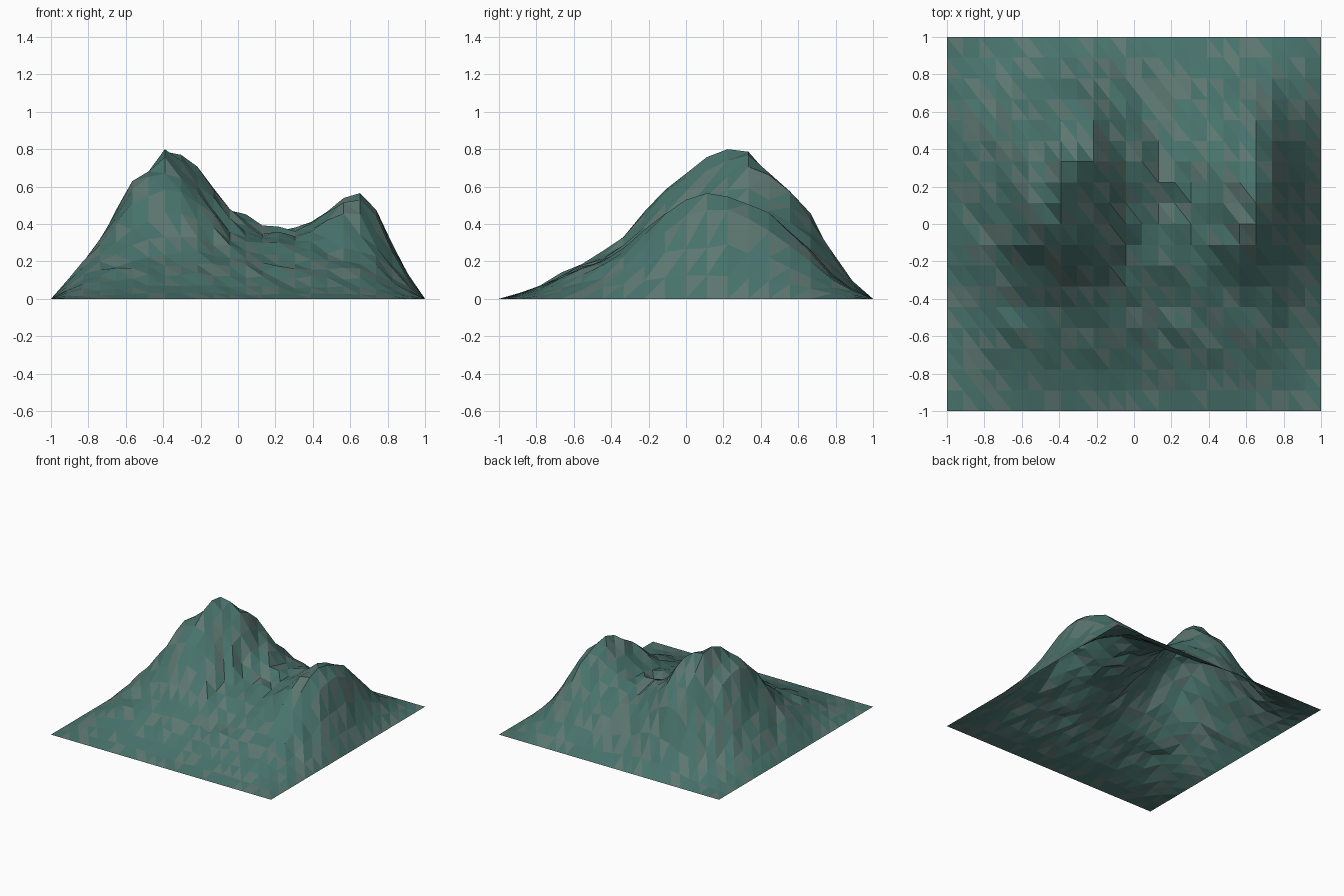
import bpy, bmesh, random

if "Cube" in bpy.data.objects:
    bpy.data.objects.remove(bpy.data.objects["Cube"])

random.seed(4)
NX, NY = 23, 18   # cells across and deep

# Crest height for each column, left to right
CREST = [0, .09, .20, .33, .48, .625, .715, .80, .77, .70, .59, .49,
         .44, .39, .385, .38, .42, .48, .545, .565, .47, .28, .12, 0]
# Relative height from front edge to back edge
SLOPE = [0, .04, .10, .18, .27, .34, .46, .60, .77, .875, .95, 1,
         .96, .85, .72, .52, .28, .10, 0]
# How far the ridge line bends to the back: (x, shift)
BEND = [(-1, -.08), (-.55, -.08), (-.39, 0), (-.25, .09), (0, .12),
        (.3, .06), (.58, -.06), (1, -.06)]


def sample(values, t):
    t = min(max(t, 0), 1) * (len(values) - 1)
    i = min(int(t), len(values) - 2)
    return values[i] + (values[i + 1] - values[i]) * (t - i)


def bend(x, y):
    fade = (1 - y * y) * min(1, max(0, 1 + 2 * (y - .2)))
    for (x0, a), (x1, b) in zip(BEND, BEND[1:]):
        if x <= x1:
            return fade * (a + (b - a) * (x - x0) / (x1 - x0))
    return fade * BEND[-1][1]


def height(i, j):
    x, y = -1 + 2 * i / NX, -1 + 2 * j / NY
    if i in (0, NX) or j in (0, NY):
        return 0
    # the foot of the front face is broad, the crest is twin-peaked
    foot = min(max((.1 - y) / .75, 0), 1) * .75
    column = CREST[i] * (1 - foot) + .72 * (1 - x ** 4) * foot
    z = column * sample(SLOPE, (y - bend(x, y) + 1) / 2)
    rough = .024 * min(1, z / .2)
    return min(.79, max(0, z + random.uniform(-rough, rough * .8)))


# Faceted terrain sheet in two rock tints
bm = bmesh.new()
grid = [[bm.verts.new((-1 + 2 * i / NX, -1 + 2 * j / NY, height(i, j)))
         for j in range(NY + 1)] for i in range(NX + 1)]
# The named summits
grid[7][11].co.z, grid[8][12].co.z, grid[19][10].co.z = .80, .77, .565
for i in range(NX):
    for j in range(NY):
        a, b = grid[i][j], grid[i + 1][j]
        c, d = grid[i + 1][j + 1], grid[i][j + 1]
        for tri in ((a, b, d), (b, c, d)):
            bm.faces.new(tri).material_index = random.choice((0, 0, 1))

mesh = bpy.data.meshes.new("mountain_terrain")
bm.to_mesh(mesh)
bm.free()
terrain = bpy.data.objects.new("mountain_terrain", mesh)
bpy.context.collection.objects.link(terrain)

# Muted green and greyer green rock
for name, colour in (("green_rock", (.065, .17, .15, 1)),
                     ("grey_green_rock", (.11, .185, .165, 1))):
    rock = bpy.data.materials.new(name)
    rock.diffuse_color = colour
    rock.use_nodes = True
    rock.node_tree.nodes["Principled BSDF"].inputs["Base Color"].default_value = rock.diffuse_color
    mesh.materials.append(rock)
